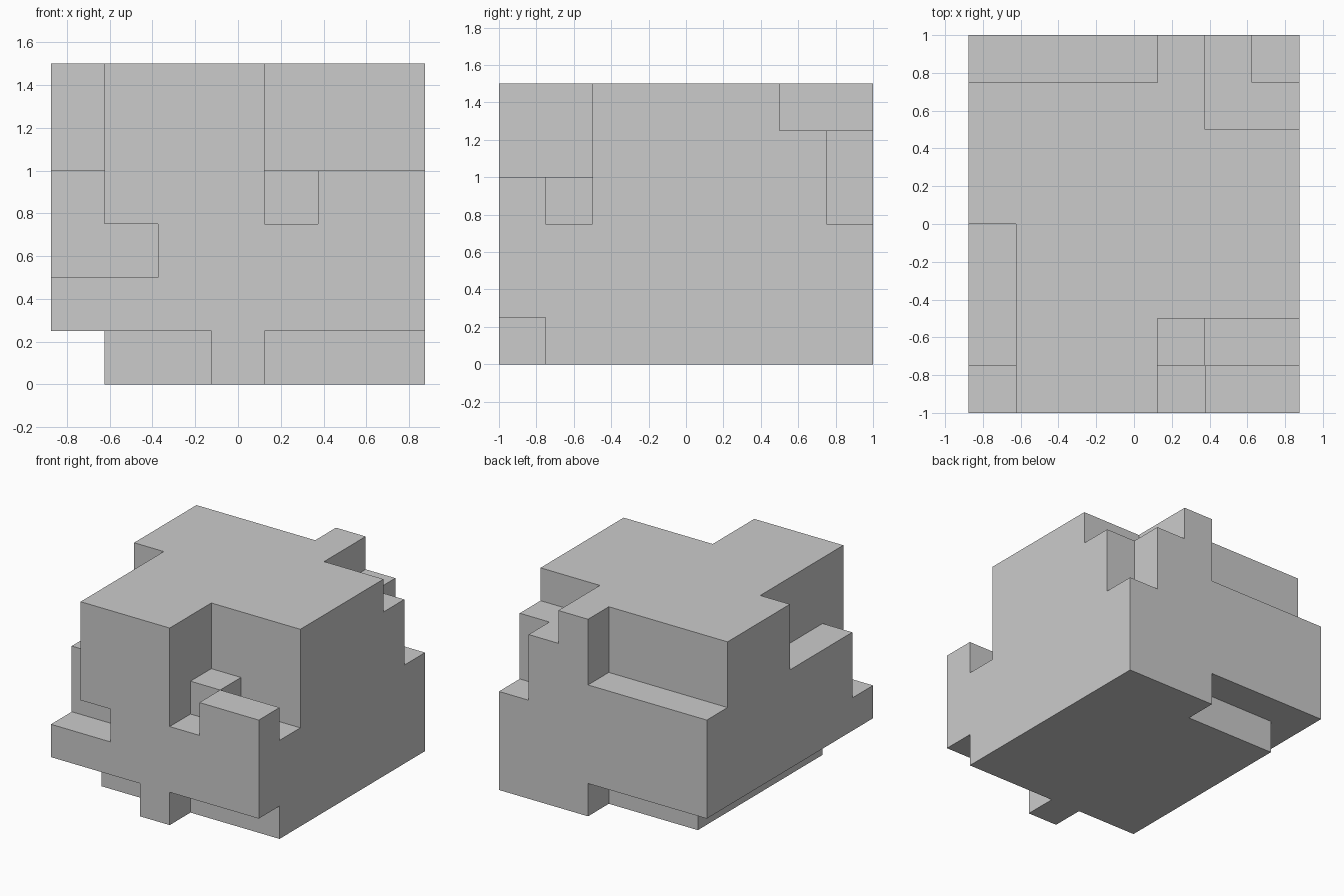
import bpy, bmesh, math

if "Cube" in bpy.data.objects:
    bpy.data.objects.remove(bpy.data.objects["Cube"])

STEP = 0.25
X0, Y0, Z0 = -0.875, -1.0, 0.0
NX, NY, NZ = 7, 8, 6

# Notches cut from the full block: (x range), (y range), (z range)
NOTCHES = [
    ((-.875, -.625), (-1, 1), (0, .25)),         # lower left edge
    ((-.625, -.125), (-1, -.75), (0, .25)),      # front foot, left
    ((.125, .875), (-1, -.75), (0, .25)),        # front foot, right
    ((-.625, .125), (.75, 1), (0, .25)),         # back foot
    ((-.875, -.625), (-1, 0), (1, 1.5)),         # left shoulder
    ((-.875, -.625), (-1, -.75), (.5, 1)),       # front left step
    ((-.625, -.375), (-1, -.75), (.5, .75)),     # front left slot
    ((.125, .875), (-1, -.5), (1, 1.5)),         # front right corner
    ((.125, .375), (-1, -.75), (.75, 1)),        # pocket beside the front post
    ((.375, .875), (-.75, -.5), (.75, 1)),       # pocket behind the front post
    ((-.875, .125), (.75, 1), (1, 1.5)),         # back left ledge
    ((.375, .875), (.5, 1), (1.25, 1.5)),        # back right upper step
    ((.625, .875), (.75, 1), (.75, 1.25)),       # back right lower step
]


def filled(c):
    if not (0 <= c[0] < NX and 0 <= c[1] < NY and 0 <= c[2] < NZ):
        return False
    p = [o + (i + .5) * STEP for o, i in zip((X0, Y0, Z0), c)]
    return not any(all(a < v < b for v, (a, b) in zip(p, n)) for n in NOTCHES)


bm = bmesh.new()
verts = {}


def vert(k):
    if k not in verts:
        verts[k] = bm.verts.new((X0 + k[0] * STEP, Y0 + k[1] * STEP, Z0 + k[2] * STEP))
    return verts[k]


# Outer skin of the notched block
for c in [(i, j, k) for i in range(NX) for j in range(NY) for k in range(NZ)]:
    if not filled(c):
        continue
    for axis in range(3):
        for side in (0, 1):
            n = list(c)
            n[axis] += 2 * side - 1
            if filled(n):
                continue
            u, w = (axis + 1) % 3, (axis + 2) % 3
            loop = []
            for du, dw in ((0, 0), (1, 0), (1, 1), (0, 1)):
                q = list(c)
                q[axis] += side
                q[u] += du
                q[w] += dw
                loop.append(vert(tuple(q)))
            bm.faces.new(loop if side else loop[::-1])

# Merge flat areas into clean faces
bmesh.ops.dissolve_limit(bm, angle_limit=math.radians(1), verts=bm.verts[:], edges=bm.edges[:])

mesh = bpy.data.meshes.new("notched_block")
bm.to_mesh(mesh)
bm.free()
bpy.context.collection.objects.link(bpy.data.objects.new("notched_block", mesh))
